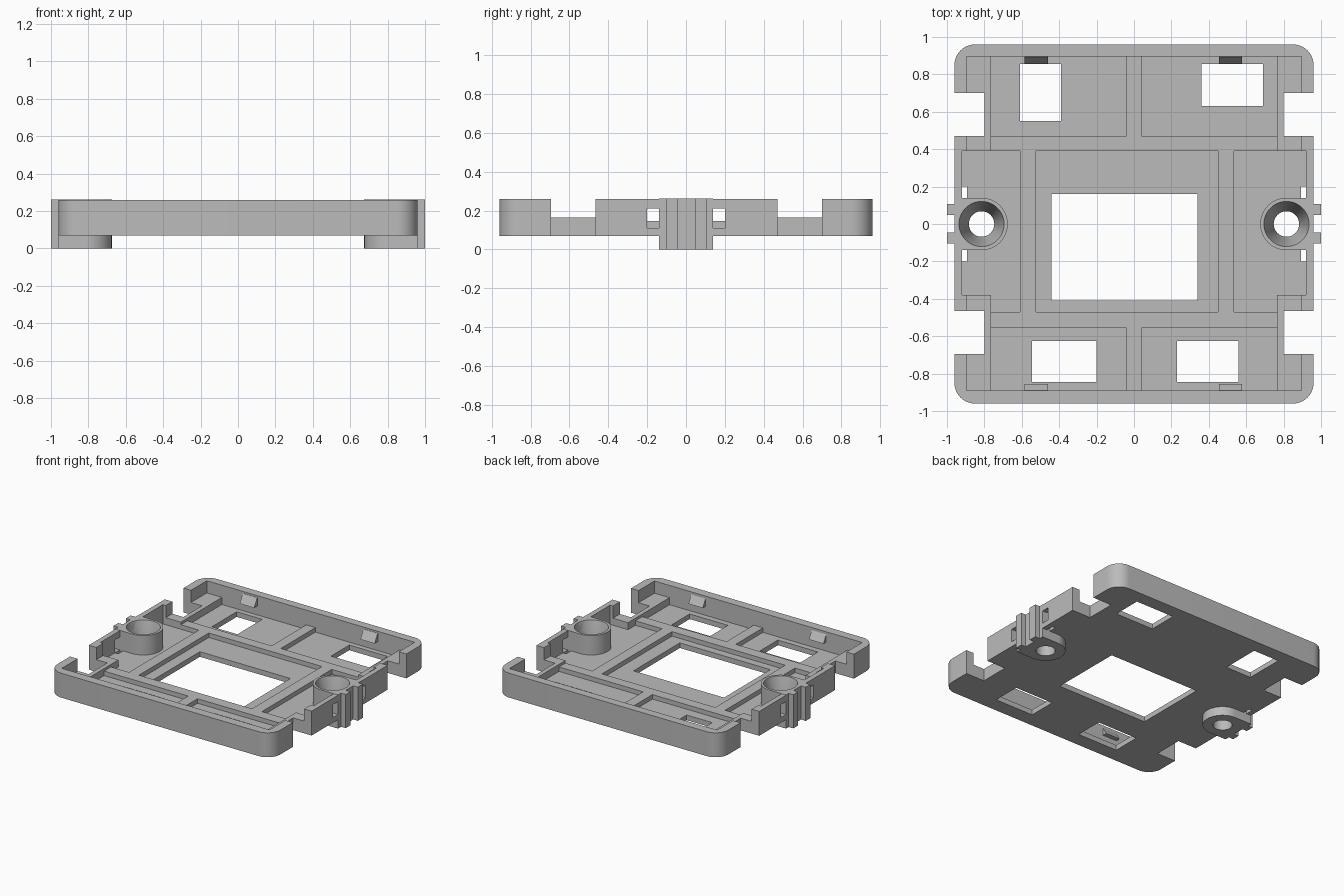
import bpy, bmesh, math

cube = bpy.data.objects.get("Cube")
if cube:
    bpy.data.objects.remove(cube, do_unlink=True)

grey = bpy.data.materials.new("plain_grey")
grey.use_nodes = True
COLOR = (0.5, 0.5, 0.5, 1)
grey.diffuse_color = COLOR
grey.node_tree.nodes["Principled BSDF"].inputs["Base Color"].default_value = COLOR

FLOOR, RIB, STRIP, TOP = 0.11, 0.145, 0.165, 0.26


def make(name, bm):
    bmesh.ops.recalc_face_normals(bm, faces=bm.faces)
    mesh = bpy.data.meshes.new(name)
    bm.to_mesh(mesh)
    bm.free()
    mesh.materials.append(grey)
    obj = bpy.data.objects.new(name, mesh)
    bpy.context.collection.objects.link(obj)
    return obj


def prism(name, outline, z0, z1):
    bm = bmesh.new()
    face = bm.faces.new([bm.verts.new((x, y, z0)) for x, y in outline])
    up = bmesh.ops.extrude_face_region(bm, geom=[face])["geom"]
    verts = [g for g in up if isinstance(g, bmesh.types.BMVert)]
    bmesh.ops.translate(bm, verts=verts, vec=(0, 0, z1 - z0))
    return make(name, bm)


def box(name, x0, x1, y0, y1, z0, z1):
    return prism(name, [(x0, y0), (x1, y0), (x1, y1), (x0, y1)], z0, z1)


def arc(cx, cy, r, a0, a1, n):
    angles = [math.radians(a0 + (a1 - a0) * i / n) for i in range(n + 1)]
    return [(cx + r * math.cos(a), cy + r * math.sin(a)) for a in angles]


def mirror_box(name, x0, x1, *rest):
    return [box("left_" + name, x0, x1, *rest),
            box("right_" + name, -x1, -x0, *rest)]


def screw_cutter(side):
    # stepped round cutter: straight bore below, flared seat above
    bm = bmesh.new()
    n = 48
    rings = []
    for r, z in ((0.068, -0.1), (0.068, 0.05), (0.121, 0.263), (0.121, 0.4)):
        rings.append([bm.verts.new((x, y, z))
                      for x, y in arc(side * 0.815, 0, r, 0, 360, n)[:-1]])
    for a, b in zip(rings, rings[1:]):
        for i in range(n):
            j = (i + 1) % n
            bm.faces.new((a[i], a[j], b[j], b[i]))
    bm.faces.new(rings[0])
    bm.faces.new(rings[-1])
    return make("screw_cutter", bm)


def cut(obj, cutters):
    bpy.context.view_layer.objects.active = obj
    for c in cutters:
        mod = obj.modifiers.new("cut", "BOOLEAN")
        mod.operation, mod.solver, mod.object = "DIFFERENCE", "EXACT", c
        bpy.ops.object.modifier_apply(modifier=mod.name)


# Cutters: side notches, floor openings, latch slots, wall windows, screw seats
notches, slots = [], []
for y0, y1 in ((0.47, 0.70), (-0.695, -0.465)):
    notches += mirror_box("notch", 0.80, 1.1, y0, y1, -0.1, 0.5)
for y0, y1 in ((0.14, 0.20), (-0.20, -0.14)):
    slots += mirror_box("slot", 0.893, 0.92, y0, y1, -0.1, 0.21)
    slots += mirror_box("window", 0.91, 1.1, y0, y1, FLOOR, 0.21)
openings = [box("opening", *r, -0.1, 0.5) for r in (
    (-0.44, 0.34, -0.41, 0.16), (-0.61, -0.39, 0.55, 0.855),
    (0.36, 0.69, 0.63, 0.855), (-0.545, -0.20, -0.845, -0.625),
    (0.23, 0.56, -0.845, -0.625))]
pockets = [box("pocket", -0.895, 0.895, -0.89, 0.895, FLOOR, 0.5),
           box("pocket", -0.92, 0.92, -0.38, 0.39, FLOOR, 0.5)]
seats = {s: screw_cutter(s) for s in (1, -1)}

# Tray with rounded corners
outline = []
for cx, cy, a in ((1, 1, 0), (-1, 1, 90), (-1, -1, 180), (1, -1, 270)):
    outline += arc(cx * 0.85, cy * 0.85, 0.11, a, a + 90, 12)
tray = prism("tray", outline, 0.07, TOP)
cut(tray, pockets + notches + openings + slots + list(seats.values()))

# Low ribs on the floor
for name, r in {
    "back_rib": (-0.925, 0.925, 0.39, 0.47),
    "front_rib": (-0.77, 0.77, -0.555, -0.47),
    "back_middle_rib": (-0.04, 0.04, 0.47, 0.90),
    "front_middle_rib": (-0.04, 0.04, -0.90, -0.555),
    "right_long_rib": (-0.61, -0.525, -0.47, 0.39),
    "left_long_rib": (0.45, 0.535, -0.47, 0.39),
}.items():
    box(name, *r, 0.1, RIB)

# Raised ledges beside the notches
for name, y0, y1 in (("back_ledge", 0.39, 0.90), ("front_ledge", -0.90, -0.38)):
    for ledge in mirror_box(name, 0.765, 0.925, y0, y1, 0.09, STRIP):
        cut(ledge, notches)

# Screw bosses with a square outer end and grip tabs
for side, word in ((1, "left"), (-1, "right")):
    shape = arc(0.815, 0, 0.14, 90, 270, 32) + [(0.96, -0.14), (0.96, 0.14)]
    boss = prism(word + "_screw_boss", [(side * x, y) for x, y in shape], 0, 0.262)
    cut(boss, [seats[side]])
    for end, y0, y1 in (("back", 0.047, 0.108), ("front", -0.103, -0.045)):
        xs = sorted((side * 0.955, side))
        box(f"{word}_{end}_grip_tab", *xs, y0, y1, 0, 0.262)

# Sloped snap wedges on the front and back walls
for end, s in (("back", 1), ("front", -1)):
    for word, x0, x1 in (("right", -0.585, -0.46), ("left", 0.455, 0.578)):
        wedge = box(f"{end}_{word}_snap_wedge", x0, x1, 0.855, 0.90, 0.18, 0.245)
        for v in wedge.data.vertices:
            if v.co.z > 0.2 and v.co.y < 0.88:
                v.co.y = 0.893
        if s < 0:
            for v in wedge.data.vertices:
                v.co.y *= -1
            wedge.data.flip_normals()

for c in notches + slots + openings + pockets + list(seats.values()):
    bpy.data.objects.remove(c, do_unlink=True)

# Smooth round surfaces, keep edges crisp
bpy.ops.object.select_all(action="DESELECT")
for obj in bpy.context.scene.objects:
    if obj.type == "MESH" and ("boss" in obj.name or obj.name == "tray"):
        obj.select_set(True)
        bpy.context.view_layer.objects.active = obj
bpy.ops.object.shade_smooth_by_angle(angle=math.radians(25))
